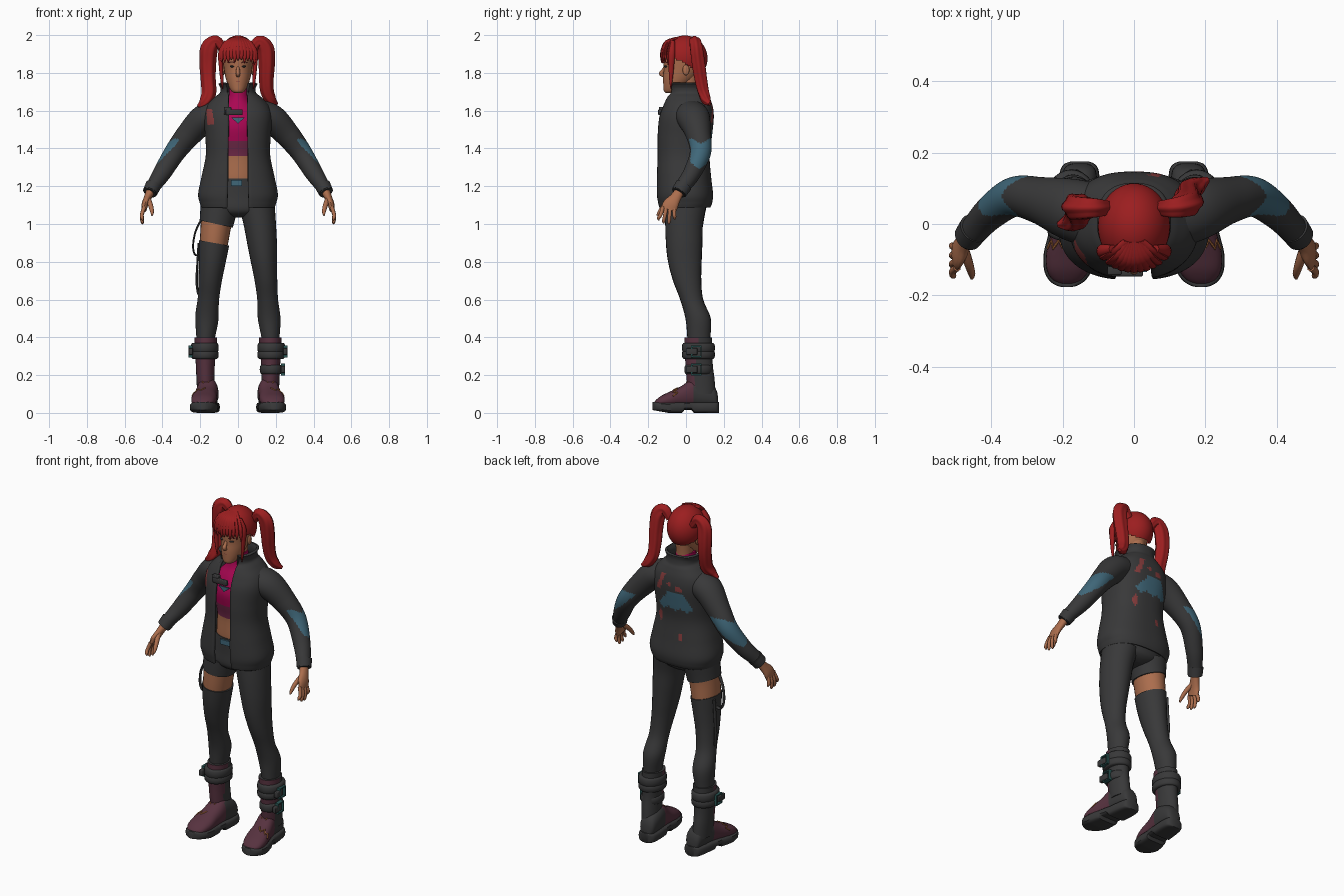
import bpy, bmesh, math
from mathutils import Vector as V


def colour(name, r, g, b):
    m = bpy.data.materials.new(name)
    m.diffuse_color = (r, g, b, 1)
    return m


GREY = colour("charcoal cloth", 0.040, 0.040, 0.041)
RED = colour("red hair", 0.33, 0.013, 0.014)
SKIN = colour("skin", 0.41, 0.155, 0.075)
PINK = colour("magenta shirt", 0.40, 0.002, 0.085)
PLUM = colour("plum shirt hem", 0.16, 0.022, 0.065)
WINE = colour("wine leather", 0.095, 0.032, 0.05)
BLUE = colour("blue paint", 0.05, 0.135, 0.19)
RUST = colour("rust paint", 0.24, 0.045, 0.045)
GOLD = colour("orange paint", 0.42, 0.15, 0.045)
TEAL = colour("teal metal", 0.025, 0.10, 0.095)


def spline(keys, k):
    """Catmull-Rom resampling of key tuples, k steps per span."""
    out, n = [], len(keys)
    for i in range(n - 1):
        p = [keys[max(0, min(n - 1, i + j))] for j in (-1, 0, 1, 2)]
        for s in range(k):
            t = s / k
            out.append([0.5 * (2 * b + (c - a) * t + (2 * a - 5 * b + 4 * c - d) * t * t
                               + (3 * b - a - 3 * c + d) * t ** 3) for a, b, c, d in zip(*p)])
    return out + [list(keys[-1])]


def ring(c, u, v, ra, rb, n, p=2, lobes=0):
    pts = []
    for i in range(n):
        a = 2 * math.pi * i / n
        ca, sa = math.cos(a), math.sin(a)
        f = 1 + (0.08 * math.cos(lobes * a) if lobes else 0)
        pts.append(c + u * math.copysign(abs(ca) ** (2 / p), ca) * ra * f
                   + v * math.copysign(abs(sa) ** (2 / p), sa) * rb * f)
    return pts


def skin(name, rows, mats, rule=None, closed=True, angle=50):
    """Skins rows of points; rule(centre) picks the material index."""
    bm = bmesh.new()
    vs = [[bm.verts.new(p) for p in r] for r in rows]
    n = len(rows[0])
    for a, b in zip(vs, vs[1:]):
        for i in range(n if closed else n - 1):
            j = (i + 1) % n
            bm.faces.new((a[i], a[j], b[j], b[i]))
    if closed:
        bm.faces.new(vs[0])
        bm.faces.new(vs[-1])
    bmesh.ops.recalc_face_normals(bm, faces=bm.faces[:])
    return finish(name, bm, mats, rule, angle)


def finish(name, bm, mats, rule=None, angle=50):
    if rule:
        for f in bm.faces:
            f.material_index = rule(f.calc_center_median())
    me = bpy.data.meshes.new(name)
    bm.to_mesh(me)
    bm.free()
    for m in mats:
        me.materials.append(m)
    me.shade_smooth()
    me.set_sharp_from_angle(angle=math.radians(angle))
    ob = bpy.data.objects.new(name, me)
    bpy.context.collection.objects.link(ob)
    return ob


X, Y, Z = V((1, 0, 0)), V((0, 1, 0)), V((0, 0, 1))


def column(name, keys, mats, rule=None, n=28, k=4, shear=0):
    """Horizontal rings from keys (x, y, z, rx, ry)."""
    rows = [ring(V(q[:3]), X + Z * shear, Y, q[3], q[4], n) for q in spline(keys, k)]
    return skin(name, rows, mats, rule)


def tube(name, keys, mats, rule=None, n=12, k=4, lobes=0, ref=Y):
    """Rings across a path from keys (x, y, z, ra, rb); rb lies along ref."""
    q = spline(keys, k)
    pts = [V(a[:3]) for a in q]
    rows = []
    for i, c in enumerate(pts):
        t = pts[min(i + 1, len(pts) - 1)] - pts[max(i - 1, 0)]
        u = t.cross(ref).normalized()
        v = u.cross(t).normalized()
        rows.append(ring(c, u, v, max(q[i][3], 0.002), max(q[i][4], 0.002), n, 2, lobes))
    return skin(name, rows, mats, rule)


def box(name, c, size, mat, bevel=0.004):
    bm = bmesh.new()
    bmesh.ops.create_cube(bm, size=1)
    for v in bm.verts:
        v.co = V(c) + V([a * b for a, b in zip(v.co, size)])
    if bevel:
        bmesh.ops.bevel(bm, geom=bm.edges[:], offset=bevel, segments=2, affect='EDGES', profile=0.5)
    return finish(name, bm, [mat])


def ball(name, c, r, mat, keep=None, seg=32):
    bm = bmesh.new()
    bmesh.ops.create_uvsphere(bm, u_segments=seg, v_segments=seg * 3 // 4, radius=1)
    for v in bm.verts:
        v.co = V(c) + V([a * b for a, b in zip(v.co, r)])
    if keep:
        cut = [f for f in bm.faces if not keep(f.calc_center_median())]
        bmesh.ops.delete(bm, geom=cut, context='FACES')
    return finish(name, bm, [mat])


# Torso: belly, cropped shirt and high collar
column("torso", [(0, 0, 1.18, .125, .09), (0, -.01, 1.24, .12, .092), (0, -.01, 1.36, .115, .092),
                 (0, -.014, 1.44, .125, .103), (0, -.018, 1.52, .13, .108), (0, 0, 1.6, .11, .1),
                 (0, .005, 1.66, .062, .075), (0, 0, 1.735, .052, .06)],
       [SKIN, PLUM, PINK], lambda c: 0 if c.z < 1.36 else 1 if c.z < 1.44 else 2)
column("shorts", [(0, 0, 1.035, .02, .05), (0, 0, 1.05, .11, .085), (0, 0, 1.08, .178, .105),
                  (0, 0, 1.15, .165, .103), (0, -.005, 1.24, .125, .1)], [GREY])
box("waist_badge", (-.008, -.11, 1.217), (.06, .009, .03), BLUE, 0)
skin("chest_badge", [[V((-.036, y, 1.563)), V((.036, y, 1.563)), V((0, y, 1.532))] for y in (-.134, -.126)], [BLUE])


# Jacket: open sheet with thickness and painted patches
def jacket_paint(c):
    wave = .008 * math.sin(c.x * 90)
    if c.y > .03:
        if 1.435 + wave < c.z < 1.535 and -.125 + (c.z - 1.435) * .5 < c.x < .1 - (c.z - 1.435) * .8:
            return 1
        if abs(c.x - .075 + (c.z - 1.57) * .4) < .013 and 1.54 < c.z < 1.63:
            return 2
        for x, z, a, b in ((-.045, 1.56, .022, .016), (.085, 1.37, .013, .035), (-.05, 1.27, .01, .025), (.01, 1.58, .014, .01)):
            if ((c.x - x) / a) ** 2 + ((c.z - z) / b) ** 2 < 1:
                return 2
    elif abs(c.x + .15 + .1 * (c.z - 1.56)) < .016 + wave and 1.52 < c.z < 1.61:
        return 2
    return 0


rows, N = [], 110
for z, rx, yf, yb, gap in spline([
        (1.09, .188, -.138, .122, .056), (1.115, .196, -.144, .132, .056), (1.16, .204, -.15, .136, .054),
        (1.25, .186, -.15, .126, .052), (1.36, .164, -.147, .118, .052), (1.46, .166, -.147, .13, .05),
        (1.56, .175, -.138, .14, .048), (1.62, .16, -.118, .135, .048), (1.665, .12, -.1, .12, .05),
        (1.69, .09, -.086, .108, .05), (1.72, .086, -.085, .104, .052), (1.745, .098, -.092, .108, .058)], 8):
    a0 = math.asin(gap / rx) * .8
    cy = (yf + yb) / 2
    row = []
    for i in range(N + 1):
        a = a0 + (2 * math.pi - 2 * a0) * i / N
        s, c = math.sin(a), -math.cos(a)
        row.append(V((rx * math.copysign(abs(s) ** .8, s) if i not in (0, N) else gap * (1 if i == 0 else -1),
                      cy + (yb - yf) / 2 * math.copysign(abs(c) ** .85, c), z)))
    rows.append(row)
jacket = skin("jacket", rows, [GREY, BLUE, RUST], jacket_paint, closed=False)
sol = jacket.modifiers.new("thickness", 'SOLIDIFY')
sol.thickness, sol.offset = .014, 0
box("collar_clasp", (-.02, -.137, 1.592), (.09, .02, .03), GREY)
box("clasp_tab", (-.055, -.128, 1.6), (.04, .03, .04), GREY)

# Legs: keys shared by the long trouser leg, bare thigh and stocking
LEG = [(.1, -.002, 1.09, .095, .108), (.115, -.01, 1.0, .086, .1), (.127, -.01, .9, .079, .096),
       (.137, -.006, .8, .069, .088), (.148, .006, .7, .06, .074), (.157, .03, .6, .055, .06),
       (.165, .064, .5, .06, .066), (.172, .068, .4, .048, .06), (.173, .068, .34, .045, .055)]


def leg(name, s, lo, hi, grow, mat, shear=0):
    keys = [(s * x, y, z, a + grow, b + grow) for x, y, z, a, b in spline(LEG, 5) if lo <= z <= hi]
    column(name, keys, [mat], k=1, shear=shear)


leg("long_trouser_leg", 1, .3, 1.2, 0, GREY)
leg("bare_thigh", -1, .8, 1.05, -.004, SKIN)
leg("short_trouser_leg", -1, .99, 1.2, .002, GREY, -.22)
leg("stocking", -1, .3, .905, .001, GREY, -.18)
tube("upper_garter_strap", [(-.19, -.04, 1.03, .006, .011), (-.225, -.03, .96, .005, .011), (-.238, -.02, .88, .005, .011),
                            (-.225, -.01, .835, .005, .011), (-.2, 0, .85, .005, .011)], [GREY], n=8)
tube("lower_garter_strap", [(-.208, .03, .9, .006, .012), (-.214, .03, .8, .006, .012), (-.219, .03, .7, .006, .012),
                            (-.21, .025, .63, .006, .012), (-.19, .01, .62, .006, .012)], [GREY], n=8)

FOOT = [(.17, .152, .018, .08), (.163, .153, .036, .115), (.145, .153, .047, .145), (.1, .156, .053, .17),
        (.04, .162, .055, .185), (-.02, .172, .059, .145), (-.08, .18, .066, .115), (-.125, .185, .06, .094),
        (-.152, .187, .045, .075), (-.166, .188, .026, .06), (-.171, .188, .01, .05)]


def boot_paint(c):
    return int(c.y > .045 + .08 * max(0, c.z - .15))


for s, side in ((-1, "right"), (1, "left")):
    # Boots
    column(side + "_boot_shaft", [(s * .17, .065, .4, .06, .073), (s * .172, .066, .33, .056, .074),
                                  (s * .173, .07, .25, .05, .072), (s * .172, .077, .18, .048, .074),
                                  (s * .168, .085, .1, .048, .072)], [WINE, GREY], boot_paint)
    foot = spline(FOOT, 5)
    surf = [ring(V((s * x, y, .03 + (h - .03) / 2)), X * s, Z, w, (h - .03) / 2, 24, 2.3) for y, x, w, h in foot]
    skin(side + "_boot_foot", surf, [WINE, GREY], boot_paint)
    rows = []
    for y, x, w, h in foot:
        lo = .016 if -.01 < y < .03 else .12 * max(0, -y - .09) ** 1.0 * 1.5
        rows.append(ring(V((s * x, y * 1.03, (lo + .058) / 2)), X, Z, w + .007, (.058 - lo) / 2, 20, 4))
    skin(side + "_boot_sole", rows, [GREY], angle=35)
    # Painted zigzag over the outer instep
    near = lambda y: min(range(len(foot)), key=lambda i: abs(foot[i][0] - y))
    tube(side + "_instep_stripe", [tuple(surf[near(-.045 - .022 * (i % 2))][i]) + (.004, .004) for i in range(1, 7)],
         [GOLD], n=6, k=2)
    tube(side + "_shin_stripe", [(s * .155, .006, .165, .003, .003), (s * .173, .0, .15, .003, .003),
                                 (s * .19, .006, .168, .003, .003)], [GOLD], n=6, k=2)
    # Boot straps and buckles
    bands = [(.345, .026), (.308, .022)] + ([(.23, .024)] if s > 0 else [])
    for i, (z, h) in enumerate(bands):
        g = .072 if i < 2 else .06
        column(f"{side}_boot_strap_{i}", [(s * .176, .066, z - h, g - .008, g + .006), (s * .176, .066, z - h * .6, g, g + .014),
                                          (s * .176, .066, z + h * .6, g, g + .014),
                                          (s * .176, .066, z + h, g - .008, g + .006)], [GREY], k=2)
    for i, z in enumerate([.325] + ([.23] if s > 0 else [])):
        bx = s * (.25 - .012 * i)
        box(f"{side}_strap_tip_{i}", (bx, .03, z), (.022, .06, .036), GREY)
        for d in (-1, 1):
            box(f"{side}_buckle_post_{i}", (bx, .055 + d * .024, z), (.022, .007, .062), TEAL, 0)
            box(f"{side}_buckle_bar_{i}", (bx, .055, z + d * .028), (.022, .05, .007), TEAL, 0)

    # Sleeves with painted elbow patch
    def sleeve_paint(c, s=s):
        edge = .012 * math.sin(c.y * 60)
        return int(1.305 + edge < c.z < 1.44 + edge and s * c.x + c.z + .5 * (c.y - .05) > 1.735)

    tube(side + "_sleeve", [(s * .1, .02, 1.585, .075, .09), (s * .18, .042, 1.555, .077, .086), (s * .262, .066, 1.472, .066, .066),
                            (s * .335, .076, 1.378, .056, .056), (s * .402, .032, 1.27, .048, .047),
                            (s * .448, -.017, 1.2, .038, .041), (s * .468, -.04, 1.165, .036, .038)],
         [GREY, BLUE], sleeve_paint, n=56, k=14)
    tube(side + "_cuff", [(s * .448, -.012, 1.205, .042, .045), (s * .466, -.037, 1.168, .039, .042)], [GREY], n=24, k=2)
    # Hands
    tube(side + "_palm", [(s * .46, -.03, 1.18, .024, .026), (s * .478, -.055, 1.14, .02, .03),
                          (s * .492, -.08, 1.105, .018, .041), (s * .498, -.092, 1.075, .014, .04)], [SKIN], n=16)
    for i, (y0, y1, z1) in enumerate(((-.122, -.145, 1.02), (-.104, -.118, 1.004), (-.084, -.09, 1.0), (-.064, -.06, 1.025))):
        tube(f"{side}_finger_{i}", [(s * .496, y0, 1.09, .011, .011), (s * .509, (y0 + y1) / 2, 1.05, .01, .01),
                                    (s * .507, y1, z1 + .012, .009, .009), (s * .503, y1, z1, .004, .004)], [SKIN], n=10, k=3)
    tube(side + "_thumb", [(s * .478, -.07, 1.135, .015, .015), (s * .463, -.112, 1.1, .013, .013),
                           (s * .455, -.14, 1.065, .01, .01), (s * .455, -.153, 1.045, .004, .004)], [SKIN], n=10, k=3)
    # Face details
    ball(side + "_eye", (s * .031, -.106, 1.834), (.013, .011, .005), GREY, seg=16)
    tube(side + "_eyebrow", [(s * .016, -.117, 1.853, .003, .003), (s * .034, -.112, 1.858, .003, .003),
                             (s * .052, -.098, 1.853, .002, .002)], [RUST], n=6, ref=Z)
    ball(side + "_ear", (s * .077, .0, 1.815), (.008, .018, .028), SKIN, seg=16)
    # Long face-framing strands
    tube(side + "_side_strand", [(s * .06, -.07, 1.965, .012, .012), (s * .09, -.075, 1.91, .014, .018),
                                 (s * .09, -.078, 1.83, .011, .015), (s * .085, -.08, 1.76, .008, .009),
                                 (s * .082, -.08, 1.715, .002, .002)], [RED], n=10)

# Head
column("neck", [(0, .015, 1.62, .045, .05), (0, .012, 1.72, .045, .05), (0, .01, 1.8, .05, .06)], [SKIN])
column("head", [(0, -.085, 1.693, .018, .02), (0, -.077, 1.704, .035, .04), (0, -.056, 1.735, .053, .064),
                (0, -.034, 1.775, .066, .087), (0, -.018, 1.82, .074, .1), (0, -.012, 1.87, .08, .108),
                (0, -.008, 1.92, .08, .105), (0, -.005, 1.965, .055, .07)], [SKIN], n=32)
tube("nose", [(0, -.108, 1.838, .008, .006), (0, -.122, 1.812, .01, .009), (0, -.131, 1.796, .012, .012),
              (0, -.118, 1.784, .01, .008)], [SKIN], n=12, ref=Y)
ball("lips", (0, -.113, 1.756), (.02, .008, .006), RUST, seg=16)

# Hair cap, fringe and tails
ball("hair_cap", (0, -.006, 1.877), (.101, .12, .121), RED, lambda c: c.z > 1.845 - .6 * c.y, seg=48)
for i in range(-5, 6):
    x = i * .017
    y = -.13 * math.sqrt(1 - (x / .125) ** 2)
    zt = 1.862 + .009 * math.sin(i * 2.3) - .0005 * i * i
    tube(f"fringe_{i + 5}", [(x * .25, -.05, 1.983, .008, .012), (x * .6, y * .8, 1.965, .008, .014), (x * .9, y * .96, 1.925, .008, .015),
                             (x, y, 1.89, .007, .012), (x * 1.03, y, zt, .003, .002)], [RED], n=10, ref=X)
TAILS = {"right": [(-.075, .045, 1.92, .02, .02), (-.115, .045, 1.965, .03, .028), (-.152, .045, 1.93, .043, .034),
                   (-.16, .05, 1.85, .041, .036), (-.158, .045, 1.77, .037, .036), (-.155, .025, 1.69, .036, .034),
                   (-.178, .005, 1.645, .028, .026), (-.212, -.002, 1.622, .008, .008)],
         "left": [(.075, .045, 1.92, .02, .02), (.11, .045, 1.965, .03, .028), (.145, .055, 1.93, .042, .034),
                  (.152, .066, 1.85, .04, .036), (.15, .078, 1.77, .036, .034), (.155, .092, 1.7, .033, .03),
                  (.178, .108, 1.655, .026, .024), (.207, .125, 1.635, .008, .008)]}
for side, keys in TAILS.items():
    tube(side + "_hair_tail", keys, [RED], n=30, k=5, lobes=6)
